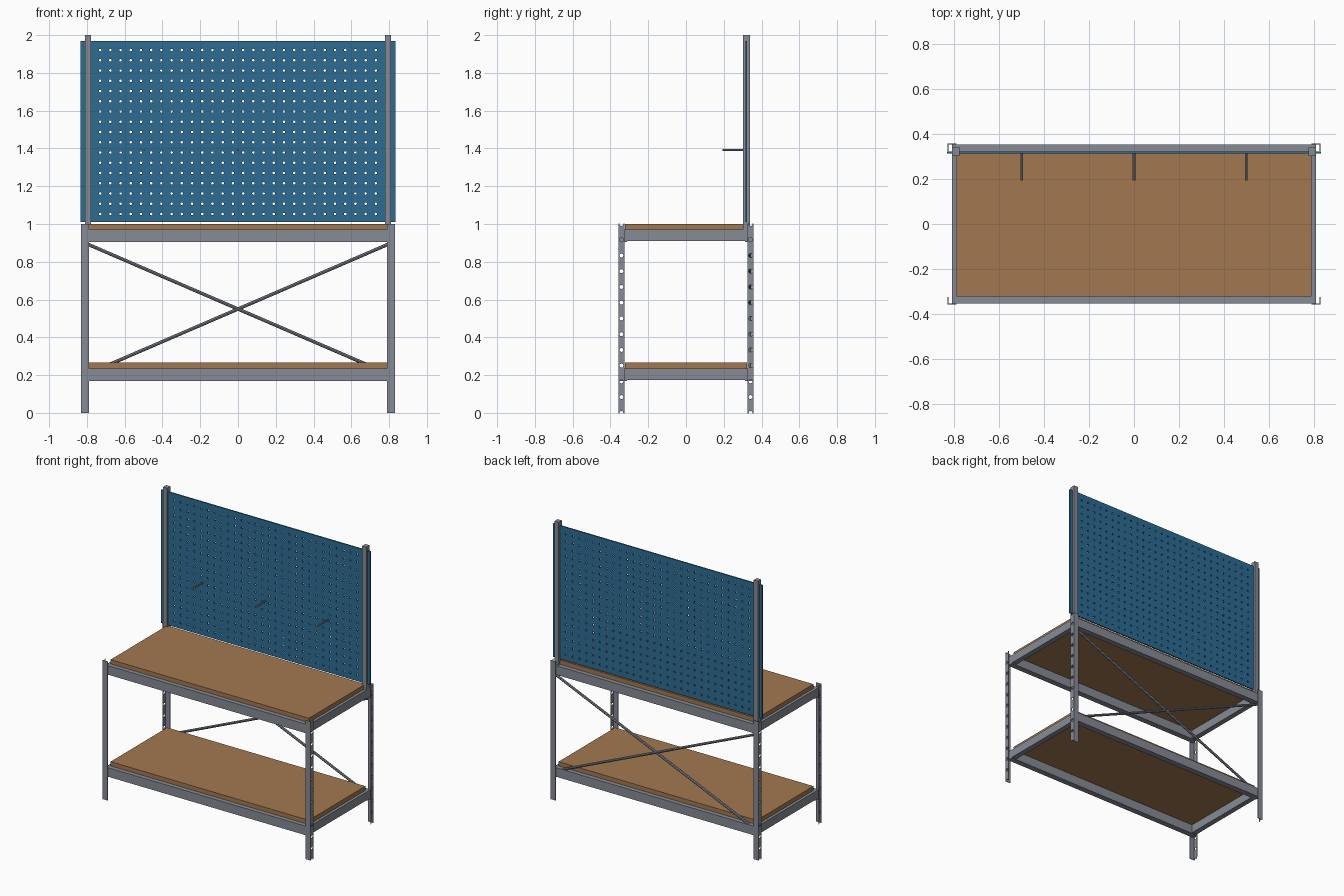
import bpy, bmesh, math
from mathutils import Vector

if "Cube" in bpy.data.objects:
    bpy.data.objects.remove(bpy.data.objects["Cube"])


def material(name, rgb):
    m = bpy.data.materials.new(name)
    m.diffuse_color = (*rgb, 1)
    m.use_nodes = True
    m.node_tree.nodes["Principled BSDF"].inputs["Base Color"].default_value = m.diffuse_color
    return m


STEEL = material("grey steel", (0.24, 0.26, 0.30))
WOOD = material("brown wood", (0.36, 0.19, 0.08))
BLUE = material("blue panel", (0.026, 0.15, 0.29))


def finish(name, bm, mat):
    bmesh.ops.recalc_face_normals(bm, faces=bm.faces)
    me = bpy.data.meshes.new(name)
    bm.to_mesh(me)
    bm.free()
    me.materials.append(mat)
    ob = bpy.data.objects.new(name, me)
    bpy.context.collection.objects.link(ob)
    return ob


def box(name, x, y, z, mat):
    bm = bmesh.new()
    bmesh.ops.create_cube(bm, size=1)
    for v in bm.verts:
        v.co = [(a + b) / 2 + c * (b - a) for (a, b), c in zip((x, y, z), v.co)]
    return finish(name, bm, mat)


def rod(name, a, b, r, mat, sides=8):
    a, b = Vector(a), Vector(b)
    bm = bmesh.new()
    bmesh.ops.create_cone(bm, cap_ends=True, segments=sides, radius1=r, radius2=r, depth=(b - a).length)
    ob = finish(name, bm, mat)
    ob.location = (a + b) / 2
    ob.rotation_euler = (b - a).to_track_quat('Z', 'Y').to_euler()
    return ob


def mirror(ob, x, y):
    # mirror across the world origin
    m = ob.modifiers.new("mirror", 'MIRROR')
    m.use_axis = (x, y, False)
    m.use_mirror_merge = False


def perforated(name, us, vs, u_lim, v_lim, r, place, thick, mat, clip=None):
    """Sheet with an eight-sided hole at every (u, v)."""
    def edges(c, lim):
        return [lim[0]] + [(p + q) / 2 for p, q in zip(c, c[1:])] + [lim[1]]
    ue, ve = edges(us, u_lim), edges(vs, v_lim)
    bm = bmesh.new()
    for i, u in enumerate(us):
        for j, v in enumerate(vs):
            l, rt, b, t = ue[i], ue[i + 1], ve[j], ve[j + 1]
            outer = [(rt, v), (rt, t), (u, t), (l, t), (l, v), (l, b), (u, b), (rt, b)]
            inner = [(u + r * math.cos(k * math.pi / 4), v + r * math.sin(k * math.pi / 4)) for k in range(8)]
            o = [bm.verts.new(place(*p)) for p in outer]
            n = [bm.verts.new(place(*p)) for p in inner]
            for k in range(8):
                q = (k + 1) % 8
                bm.faces.new((o[k], o[q], n[q], n[k]))
    bmesh.ops.remove_doubles(bm, verts=bm.verts, dist=1e-5)
    for z, d in clip or []:
        bmesh.ops.bisect_plane(bm, geom=bm.verts[:] + bm.edges[:] + bm.faces[:],
                               plane_co=(0, 0, z), plane_no=(0, 0, d), clear_outer=True)
    ob = finish(name, bm, mat)
    s = ob.modifiers.new("thickness", 'SOLIDIFY')
    s.thickness, s.offset = thick, 0
    return ob


# Angle-section legs: plain front flange, punched side flange
mirror(box("leg_front_flanges", (0.79, 0.83), (0.354, 0.358), (0, 1), STEEL), True, True)
legs = perforated("leg_side_flanges", [0.342], [k / 12 for k in range(13)], (0.326, 0.358), (-0.04, 1.04),
                  0.011, lambda u, v: (0.828, u, v), 0.004, STEEL, [(0, -1), (1, 1)])
mirror(legs, True, True)

# Beam frames and wooden boards
for name, z in (("worktop", 0.97), ("shelf", 0.235)):
    mirror(box(name + "_long_beams", (-0.81, 0.81), (0.312, 0.354), (z - 0.065, z), STEEL), False, True)
    mirror(box(name + "_end_beams", (0.772, 0.81), (-0.33, 0.33), (z - 0.06, z), STEEL), True, False)
    box(name + "_board", (-0.79, 0.79), (-0.322, 0.322), (z, z + 0.031), WOOD)

# Crossed rear braces
for name, s in (("rear_brace_rising", 1), ("rear_brace_falling", -1)):
    rod(name, (-0.8 * s, 0.338, 0.205), (0.8 * s, 0.338, 0.895), 0.009, STEEL)

# Panel uprights
mirror(box("panel_uprights", (0.777, 0.811), (0.303, 0.34), (0.97, 2.0), STEEL), True, False)

# Pegboard panel
perforated("pegboard", [-0.73 + 1.46 * i / 27 for i in range(28)], [1.053 + 0.868 * j / 16 for j in range(17)],
           (-0.833, 0.833), (1.01, 1.97), 0.007, lambda u, v: (u, 0.319, v), 0.01, BLUE)

# Tool pegs
for name, x in (("left_peg", -0.5), ("middle_peg", 0), ("right_peg", 0.5)):
    rod(name, (x, 0.193, 1.392), (x, 0.32, 1.392), 0.006, STEEL)
